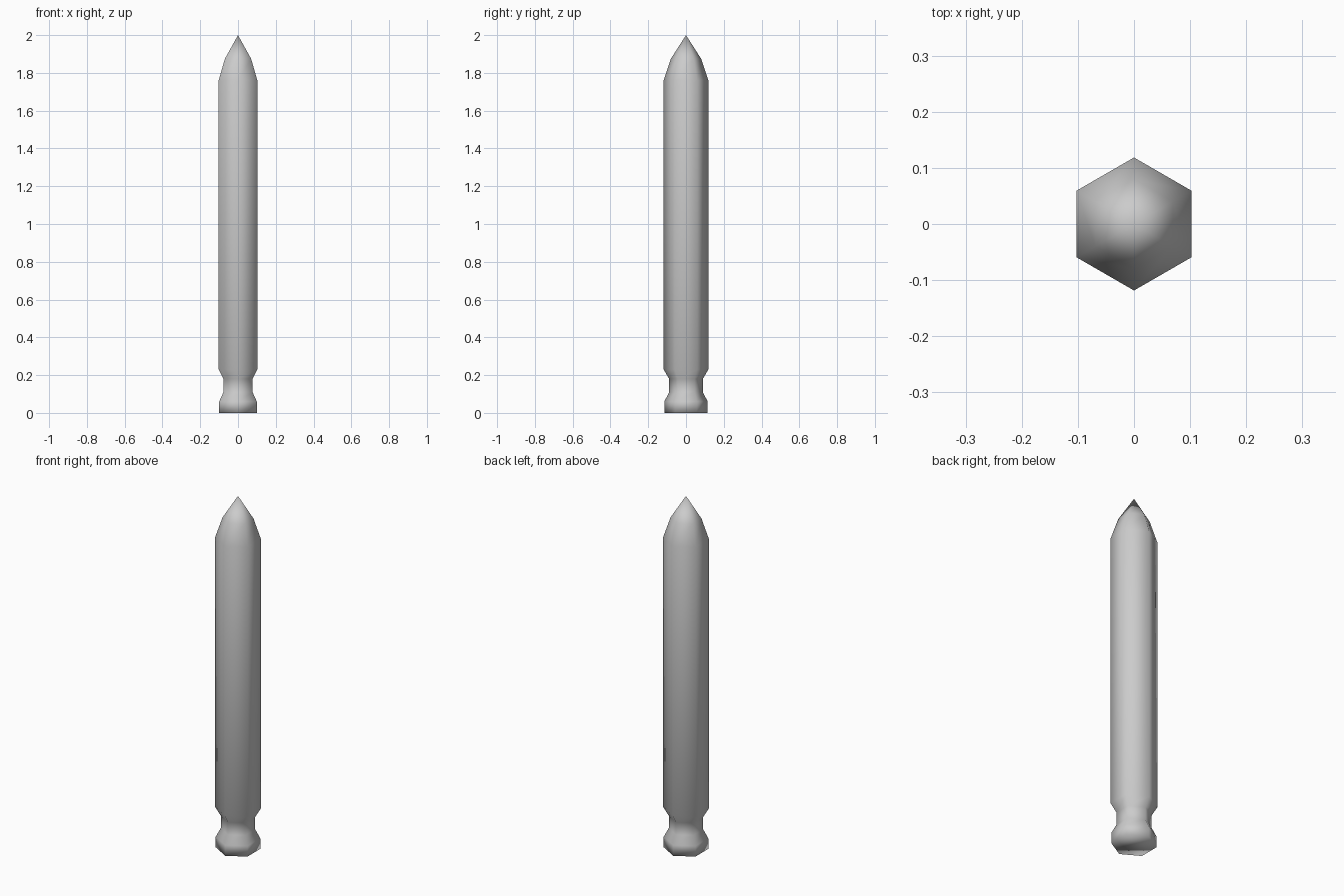
import bpy, bmesh, math

if "Cube" in bpy.data.objects:
    bpy.data.objects.remove(bpy.data.objects["Cube"])

# (radius, height) outline of the hexagonal stake: foot, neck, shaft, shoulder
PROFILE = [(0.115, 0.0), (0.115, 0.06), (0.089, 0.11), (0.089, 0.18),
           (0.1185, 0.23), (0.1185, 1.76), (0.08, 1.875)]
SIDES = 6

bm = bmesh.new()

# Hexagon rings with corners pointing to front and back
rings = []
for r, z in PROFILE:
    angles = [math.pi / 2 + 2 * math.pi * i / SIDES for i in range(SIDES)]
    rings.append([bm.verts.new((r * math.cos(a), r * math.sin(a), z)) for a in angles])

# Side walls
for low, high in zip(rings, rings[1:]):
    for i in range(SIDES):
        j = (i + 1) % SIDES
        bm.faces.new((low[i], low[j], high[j], high[i]))

# Pointed tip and closed foot
tip = bm.verts.new((0, 0, 2.0))
for i in range(SIDES):
    bm.faces.new((rings[-1][i], rings[-1][(i + 1) % SIDES], tip))
bm.faces.new(list(reversed(rings[0])))

# Smooth shading all over
for f in bm.faces:
    f.smooth = True
bmesh.ops.recalc_face_normals(bm, faces=bm.faces[:])

mesh = bpy.data.meshes.new("pointed_stake")
bm.to_mesh(mesh)
bm.free()
bpy.context.collection.objects.link(bpy.data.objects.new("pointed_stake", mesh))
